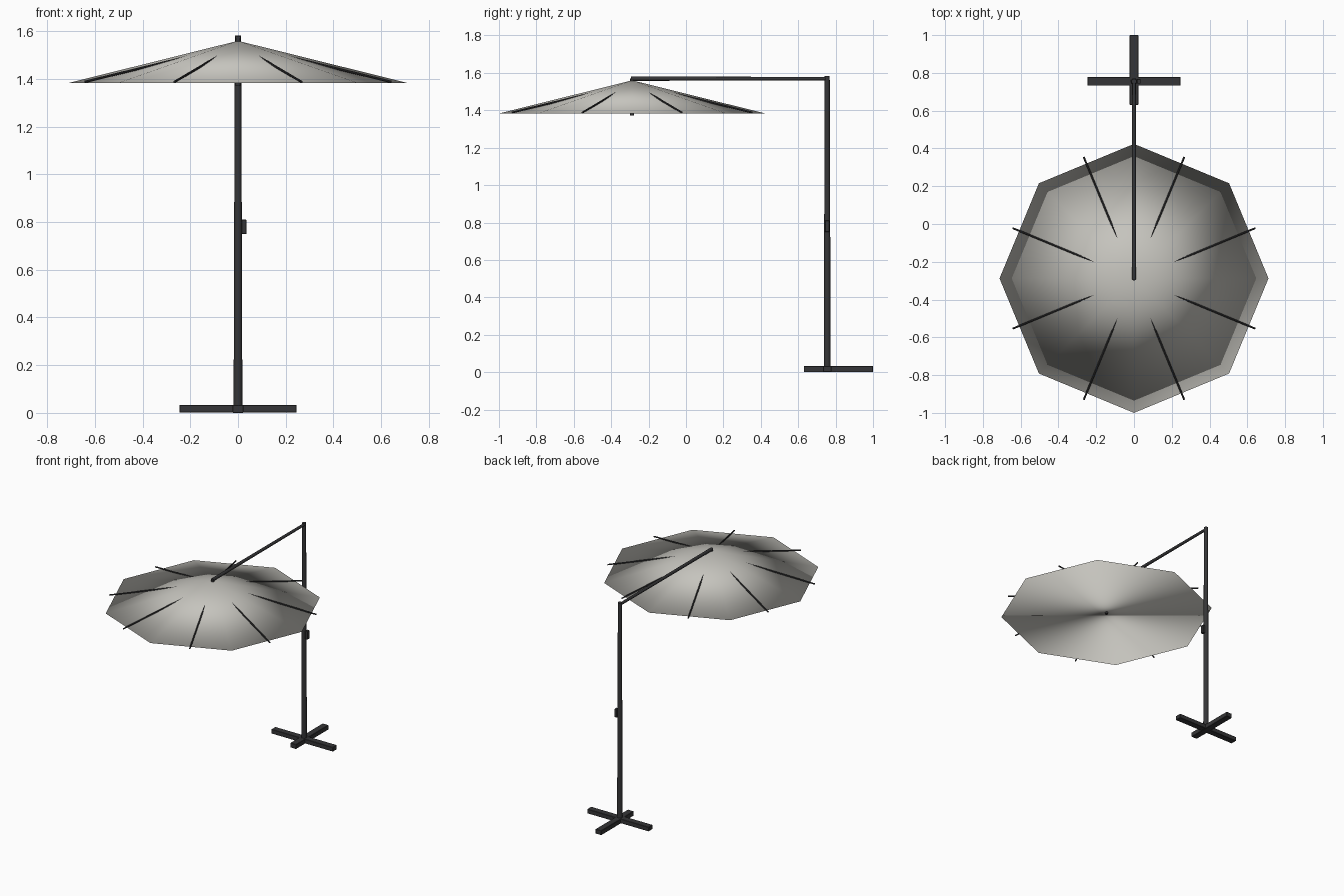
import bpy, math
from mathutils import Vector

if "Cube" in bpy.data.objects:
    bpy.data.objects.remove(bpy.data.objects["Cube"])


def material(name, rgb):
    m = bpy.data.materials.new(name)
    m.diffuse_color = (*rgb, 1)
    m.use_nodes = True
    m.node_tree.nodes["Principled BSDF"].inputs["Base Color"].default_value = m.diffuse_color
    return m


FABRIC = material("warm grey fabric", (0.56, 0.55, 0.51))
METAL = material("dark metal", (0.036, 0.036, 0.038))

MAST_Y = 0.755
HUB_Y = -0.288
RADIUS, RIM_Z, APEX_Z = 0.712, 1.383, 1.56


def finish(name, mat):
    ob = bpy.context.object
    ob.name = name
    ob.data.materials.append(mat)
    return ob


def box(name, centre, size):
    bpy.ops.mesh.primitive_cube_add(size=1, location=centre)
    ob = finish(name, METAL)
    ob.scale = size
    bpy.ops.object.transform_apply(location=False, rotation=False, scale=True)
    # slightly softened corners
    bev = ob.modifiers.new("soft_edges", 'BEVEL')
    bev.width = 0.002
    bev.segments = 1
    return ob


def rod(name, a, b, r1, r2, sides=16):
    a, b = Vector(a), Vector(b)
    d = b - a
    bpy.ops.mesh.primitive_cone_add(vertices=sides, radius1=r1, radius2=r2,
                                    depth=d.length, location=(a + b) / 2,
                                    rotation=d.to_track_quat('Z', 'Y').to_euler())
    ob = finish(name, METAL)
    bpy.ops.object.shade_smooth_by_angle(angle=math.radians(40))
    return ob


# Crossed base bars
box("base_bar_cross", (0, MAST_Y, 0.0175), (0.492, 0.046, 0.031))
box("base_bar_long", (0, 0.815, 0.0165), (0.046, 0.37, 0.033))

# Tapered mast, with a small crank housing on its right side
rod("mast", (0, MAST_Y, 0.01), (0, MAST_Y, 1.583), 0.0185, 0.0135)
box("crank_housing", (0.0255, MAST_Y, 0.78), (0.02, 0.024, 0.06))

# Overhead boom and the hub at its end
rod("boom", (0, MAST_Y, 1.569), (0, HUB_Y - 0.006, 1.569), 0.0095, 0.0115)
rod("hub", (0, HUB_Y, 1.371), (0, HUB_Y, 1.57), 0.011, 0.011)

# Octagonal canopy: closed cone, smooth all over
bpy.ops.mesh.primitive_cone_add(vertices=8, radius1=RADIUS, radius2=0,
                                depth=APEX_Z - RIM_Z,
                                location=(0, HUB_Y, (APEX_Z + RIM_Z) / 2))
finish("canopy", FABRIC)
bpy.ops.object.shade_smooth()

# Ribs rise out of the canopy along the middle of each panel
for i in range(8):
    ang = math.radians(22.5 + 45 * i)
    c, s = math.cos(ang), math.sin(ang)
    rod(f"rib_{i + 1}", (0.04 * c, HUB_Y + 0.04 * s, 1.536),
        (0.695 * c, HUB_Y + 0.695 * s, 1.388), 0.005, 0.005, 8)
